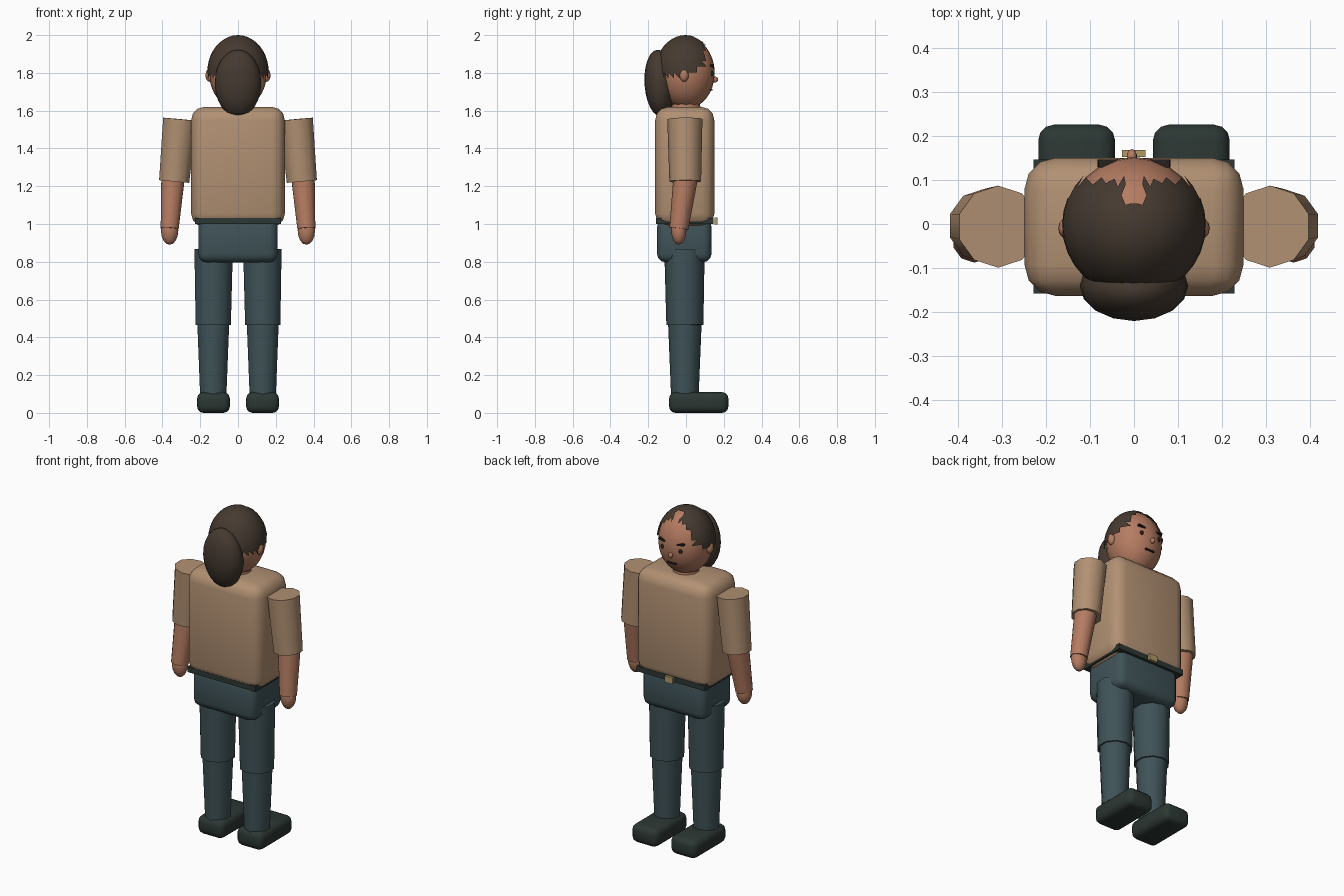
import bpy, bmesh, math
from mathutils import Vector, Matrix

if "Cube" in bpy.data.objects:
    bpy.data.objects.remove(bpy.data.objects["Cube"])

def material(name, rgb):
    m = bpy.data.materials.new(name)
    m.diffuse_color = (*rgb, 1)
    m.use_nodes = True
    m.node_tree.nodes["Principled BSDF"].inputs["Base Color"].default_value = m.diffuse_color
    return m

SKIN = material("skin", (0.46, 0.20, 0.12))
SHIRT = material("shirt", (0.44, 0.28, 0.17))
PANTS = material("trousers", (0.05, 0.085, 0.095))
SHOE = material("shoe", (0.025, 0.038, 0.033))
HAIR = material("hair", (0.06, 0.042, 0.03))
DARK = material("dark", (0.02, 0.015, 0.012))
BRASS = material("brass", (0.45, 0.32, 0.13))

def finish(bm, name, mat, angle=35):
    bmesh.ops.recalc_face_normals(bm, faces=bm.faces)
    me = bpy.data.meshes.new(name)
    bm.to_mesh(me)
    bm.free()
    ob = bpy.data.objects.new(name, me)
    bpy.context.collection.objects.link(ob)
    me.materials.append(mat)
    if angle:
        bpy.ops.object.select_all(action='DESELECT')
        ob.select_set(True)
        bpy.context.view_layer.objects.active = ob
        bpy.ops.object.shade_smooth_by_angle(angle=math.radians(angle))
    return ob

def box(name, lo, hi, mat, bevel=0, rot=0):
    lo, hi = Vector(lo), Vector(hi)
    bm = bmesh.new()
    bmesh.ops.create_cube(bm, size=1, matrix=Matrix.Translation((lo + hi) / 2)
                          @ Matrix.Rotation(rot, 4, 'Y') @ Matrix.Diagonal((*(hi - lo), 1)))
    if bevel:
        bmesh.ops.bevel(bm, geom=bm.edges[:], offset=bevel, segments=3, profile=0.5, affect='EDGES')
    return finish(bm, name, mat, 35 if bevel else 0)

def limb(name, top, bottom, r_top, r_bottom, mat, sides=10):
    top, bottom = Vector(top), Vector(bottom)
    d = top - bottom
    rot = Vector((0, 0, 1)).rotation_difference(d).to_matrix().to_4x4()
    bm = bmesh.new()
    bmesh.ops.create_cone(bm, cap_ends=True, segments=sides, radius1=r_bottom, radius2=r_top,
                          depth=d.length, matrix=Matrix.Translation((top + bottom) / 2) @ rot)
    return finish(bm, name, mat, 40)

def ball(name, c, r, mat, u=16, v=10, tilt=0, keep=None):
    bm = bmesh.new()
    bmesh.ops.create_uvsphere(bm, u_segments=u, v_segments=v, radius=1,
                              matrix=Matrix.Translation(c) @ Matrix.Rotation(tilt, 4, 'X')
                              @ Matrix.Diagonal((*r, 1)))
    if keep:
        bmesh.ops.triangulate(bm, faces=bm.faces[:])
        drop = [f for f in bm.faces if not keep(f.calc_center_median())]
        bmesh.ops.delete(bm, geom=drop, context='FACES')
    return finish(bm, name, mat, 60)

# Torso, hips and belt
box("torso", (-0.248, -0.163, 0.985), (0.248, 0.15, 1.62), SHIRT, 0.07)
box("hips", (-0.21, -0.153, 0.797), (0.21, 0.135, 1.03), PANTS, 0.045)
box("belt", (-0.228, -0.158, 1.0), (0.228, 0.146, 1.033), SHOE)
box("belt_buckle", (-0.027, 0.152, 0.997), (0.026, 0.168, 1.034), BRASS)

# Head, nose and mouth (face looks toward +y)
HC = Vector((0, 0, 1.8))
ball("head", HC, (0.153, 0.152, 0.19), SKIN, 24, 16)
ball("nose", (-0.005, 0.152, 1.765), (0.012, 0.018, 0.016), SKIN, 10, 8)
box("mouth", (-0.03, 0.128, 1.706), (0.03, 0.140, 1.714), DARK)
limb("neck", (0, 0, 1.68), (0, 0, 1.58), 0.07, 0.08, SKIN)

# Hair cap with receding hairline, and tied-back hair
def hairline(p):
    front = 0.045 if abs(p.x) < 0.022 else 0.095
    return p.z > 1.79 + max(0, p.y) * 0.5 and p.y < front
ball("hair_cap", HC + Vector((0, -0.003, 0.002)), (0.163, 0.162, 0.198), HAIR, 32, 20, keep=hairline)
ball("tied_hair", (0, -0.14, 1.745), (0.123, 0.08, 0.178), HAIR, 16, 12, tilt=0.06)

for s, side in ((-1, "left"), (1, "right")):
    # Face details
    ball(side + "_ear", (s * 0.152, -0.01, 1.787), (0.02, 0.024, 0.034), SKIN, 12, 8)
    ball(side + "_eye", (s * 0.06, 0.138, 1.797), (0.012, 0.008, 0.013), DARK, 10, 8)
    box(side + "_eyebrow", (s * 0.06 - 0.022, 0.128, 1.832), (s * 0.06 + 0.022, 0.146, 1.842), DARK, rot=s * -0.15)
    # Arm
    limb(side + "_sleeve", (s * 0.308, -0.006, 1.555), (s * 0.338, -0.004, 1.225), 0.093, 0.084, SHIRT)
    limb(side + "_forearm", (s * 0.343, 0.0, 1.26), (s * 0.362, -0.038, 0.975), 0.066, 0.05, SKIN)
    ball(side + "_hand", (s * 0.362, -0.038, 0.965), (0.046, 0.04, 0.075), SKIN, 12, 8)
    # Leg
    limb(side + "_thigh", (s * 0.129, -0.008, 0.868), (s * 0.131, -0.006, 0.466), 0.107, 0.098, PANTS)
    limb(side + "_shin", (s * 0.131, -0.006, 0.48), (s * 0.131, -0.006, 0.09), 0.089, 0.073, PANTS)
    box(side + "_shoe", (s * 0.13 - 0.087, -0.09, 0), (s * 0.13 + 0.087, 0.225, 0.11), SHOE, 0.035)
